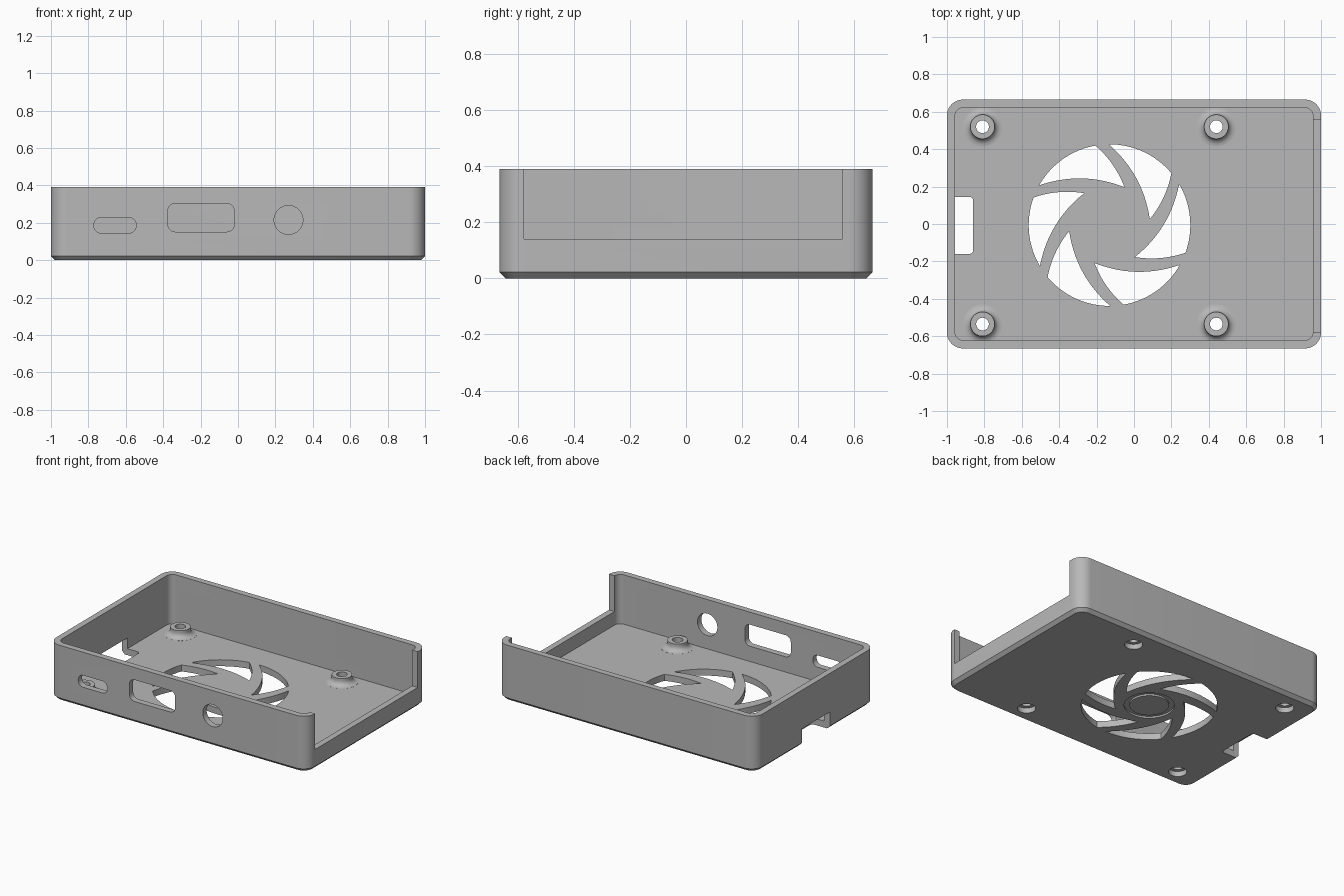
import bpy, bmesh
from math import sin, cos, pi, radians
from mathutils import Vector, Matrix

if "Cube" in bpy.data.objects:
    bpy.data.objects.remove(bpy.data.objects["Cube"])

W, D, H = 1.0, 0.665, 0.39          # half width, half depth, height
WALL, FLOOR, CHAMFER = 0.043, 0.045, 0.022
FAN = Vector((-0.131, -0.006))

grey = bpy.data.materials.new("plain grey")
grey.use_nodes = True
tone = (0.48, 0.48, 0.48, 1)
grey.diffuse_color = tone
grey.node_tree.nodes["Principled BSDF"].inputs["Base Color"].default_value = tone


def rounded(x0, x1, y0, y1, r, n=10):
    """Counter-clockwise rounded rectangle outline."""
    pts = []
    corners = [(x1 - r, y1 - r), (x0 + r, y1 - r), (x0 + r, y0 + r), (x1 - r, y0 + r)]
    for q, (cx, cy) in enumerate(corners):
        for i in range(n + 1):
            a = (q + i / n) * pi / 2
            pts.append((cx + r * cos(a), cy + r * sin(a)))
    return pts


def circle(r, cx=0, cy=0, n=48):
    return [(cx + r * cos(2 * pi * i / n), cy + r * sin(2 * pi * i / n)) for i in range(n)]


def loft(name, sections):
    """Closed solid through a stack of (outline, z) sections."""
    bm = bmesh.new()
    rings = [[bm.verts.new((x, y, z)) for x, y in pts] for pts, z in sections]
    for a, b in zip(rings, rings[1:]):
        for i in range(len(a)):
            j = (i + 1) % len(a)
            bm.faces.new((a[i], a[j], b[j], b[i]))
    bm.faces.new(rings[0][::-1])
    bm.faces.new(rings[-1])
    bmesh.ops.recalc_face_normals(bm, faces=bm.faces)
    mesh = bpy.data.meshes.new(name)
    bm.to_mesh(mesh)
    bm.free()
    mesh.materials.append(grey)
    obj = bpy.data.objects.new(name, mesh)
    bpy.context.collection.objects.link(obj)
    return obj


def prism(name, pts, z0, z1):
    return loft(name, [(pts, z0), (pts, z1)])


def combine(target, tool, operation="DIFFERENCE"):
    """Apply a boolean and discard the tool."""
    mod = target.modifiers.new("bool", "BOOLEAN")
    mod.operation, mod.object, mod.solver = operation, tool, "EXACT"
    bpy.context.view_layer.objects.active = target
    bpy.ops.object.modifier_apply(modifier=mod.name)
    bpy.data.objects.remove(tool)


def bend(a, b, sag, n=14):
    """Shallow curve from a to b bulging to its left, without the end point."""
    d = (b - a).normalized()
    c = (a + b) / 2 + 2 * sag * Vector((-d.y, d.x))
    return [(1 - t) ** 2 * a + 2 * t * (1 - t) * c + t * t * b for t in (i / n for i in range(n))]


def polar(r, degrees):
    a = radians(degrees)
    return FAN + r * Vector((cos(a), sin(a)))


# Tray body with chamfered base, hollowed out
case = loft("case_tray", [
    (rounded(-W + CHAMFER, W - CHAMFER, -D + CHAMFER, D - CHAMFER, 0.085 - CHAMFER), 0),
    (rounded(-W, W, -D, D, 0.085), CHAMFER),
    (rounded(-W, W, -D, D, 0.085), H)])
combine(case, prism("cavity", rounded(-W + WALL, W - WALL, -D + WALL, D - WALL, 0.045), FLOOR, 1))

# Standoffs with flared foot, screw hole and counterbore
for x in (-0.81, 0.44):
    for y in (-0.535, 0.52):
        foot = [(circle(0.105, x, y), 0.025)]
        for i in range(7):
            a = i / 6 * pi / 2
            foot.append((circle(0.105 - 0.04 * sin(a), x, y), FLOOR + 0.0005 + 0.035 * (1 - cos(a))))
        foot.append((circle(0.065, x, y), 0.097))
        combine(case, loft("standoff", foot), "UNION")
        combine(case, prism("screw_hole", circle(0.034, x, y, 32), -0.1, 0.2))
        combine(case, prism("counterbore", circle(0.058, x, y, 32), -0.1, 0.036))

# Six swirling fan openings
for k in range(6):
    s = 60 * k
    tip, near, far = polar(0.218, 68.5 + s), polar(0.432, 100 + s), polar(0.432, 150.5 + s)
    outline = [polar(0.432, 100 + s + 50.5 * i / 16) for i in range(16)]
    outline += bend(far, tip, 0.042)
    outline += bend(tip, near, -0.017)
    combine(case, prism("fan_opening", outline, -0.1, 0.2))

# Shallow ring groove under the fan hub
ring = prism("ring_groove", circle(0.16, *FAN), -0.05, 0.012)
combine(ring, prism("ring_core", circle(0.125, *FAN), -0.1, 0.1))
combine(case, ring)

# Port openings in the front wall
ports = [rounded(-0.77, -0.545, 0.145, 0.228, 0.038),
         rounded(-0.375, -0.02, 0.152, 0.303, 0.04),
         circle(0.077, 0.27, 0.215)]
for pts in ports:
    port = prism("port_opening", pts, 0.55, 0.75)
    port.data.transform(Matrix.Rotation(pi / 2, 4, "X"))
    combine(case, port)

# Card slot through floor and left-hand wall, large opening in the opposite wall
combine(case, prism("card_slot", rounded(-1.2, -0.86, -0.16, 0.145, 0.02, 5), -0.1, 0.12))
combine(case, prism("side_opening", rounded(0.9, 1.2, -0.577, 0.557, 0.01, 2), 0.14, 0.6))

# Smooth rounded surfaces, crisp edges
bpy.ops.object.select_all(action="DESELECT")
case.select_set(True)
bpy.context.view_layer.objects.active = case
bpy.ops.object.shade_smooth_by_angle(angle=radians(30))
